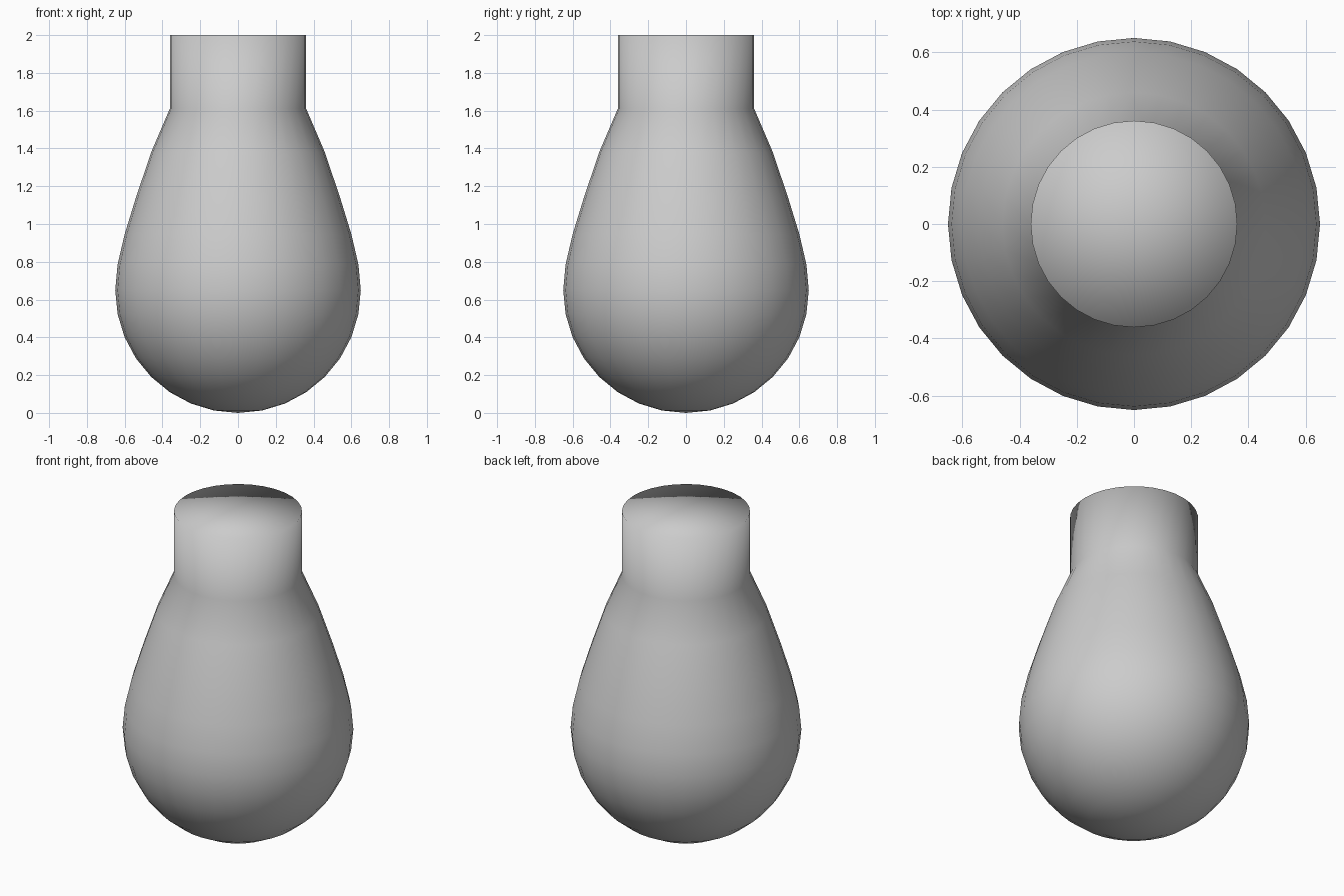
import bpy, bmesh, math

if "Cube" in bpy.data.objects:
    bpy.data.objects.remove(bpy.data.objects["Cube"])

SIDES = 32
R = 0.65

# Bulb profile (radius, z): round lower half, tapering shoulder, straight neck
profile = []
for i in range(1, 9):
    a = math.radians(11.25 * i)
    profile.append((R * math.sin(a), R - R * math.cos(a)))
for i, z in enumerate((0.785, 0.945, 1.14, 1.38, 1.61), 1):
    profile.append((R * math.cos(math.radians(11.25 * i)), z))
profile.append((0.361, 2.0))

bm = bmesh.new()
rings = []
for r, z in profile:
    rings.append([bm.verts.new((r * math.cos(2 * math.pi * k / SIDES),
                                r * math.sin(2 * math.pi * k / SIDES), z))
                  for k in range(SIDES)])

# Walls
for lo, hi in zip(rings, rings[1:]):
    for k in range(SIDES):
        n = (k + 1) % SIDES
        bm.faces.new((lo[k], lo[n], hi[n], hi[k]))

# Bottom pole and flat top cap
bottom = bm.verts.new((0, 0, 0))
top = bm.verts.new((0, 0, 2.0))
for k in range(SIDES):
    n = (k + 1) % SIDES
    bm.faces.new((bottom, rings[0][n], rings[0][k]))
    bm.faces.new((top, rings[-1][k], rings[-1][n]))

bmesh.ops.recalc_face_normals(bm, faces=bm.faces)
for f in bm.faces:
    f.smooth = True
mesh = bpy.data.meshes.new("bulb")
bm.to_mesh(mesh)
bm.free()
obj = bpy.data.objects.new("bulb", mesh)
bpy.context.collection.objects.link(obj)
